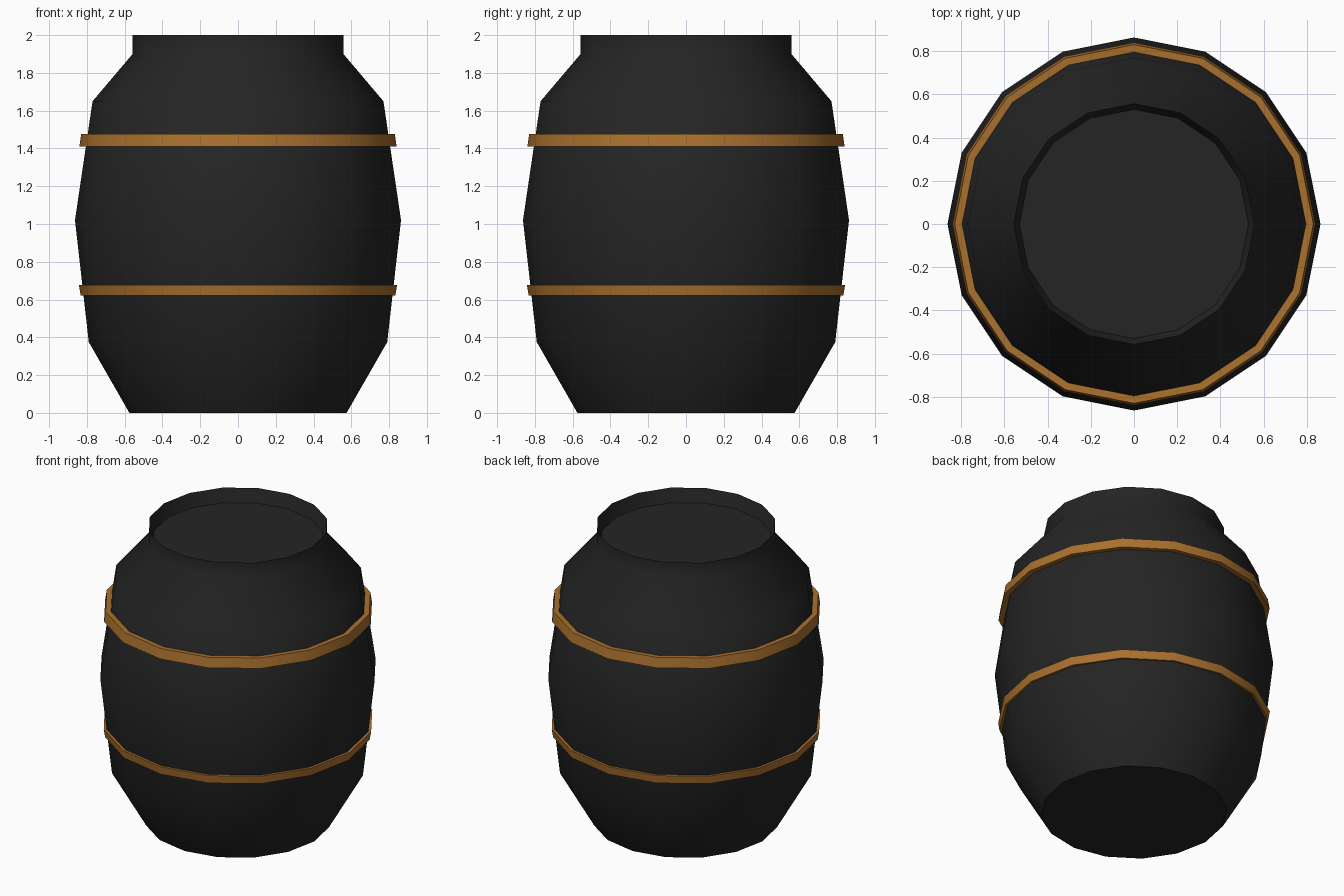
import bpy, bmesh, math

if "Cube" in bpy.data.objects:
    bpy.data.objects.remove(bpy.data.objects["Cube"])

SIDES = 16


def material(name, rgb):
    m = bpy.data.materials.new(name)
    m.diffuse_color = (*rgb, 1)
    m.use_nodes = True
    m.node_tree.nodes["Principled BSDF"].inputs["Base Color"].default_value = m.diffuse_color
    return m


black = material("charcoal black", (0.018, 0.018, 0.018))
bronze = material("bronze brown", (0.40, 0.165, 0.027))


def lathe(name, profile, mat, closed=False, sharp=40):
    """Spin (radius, z) points round z; closed makes a ring, otherwise ends are capped."""
    bm = bmesh.new()
    rings = []
    for r, z in profile:
        rings.append([bm.verts.new((r * math.cos(2 * math.pi * i / SIDES),
                                    r * math.sin(2 * math.pi * i / SIDES), z))
                      for i in range(SIDES)])
    pairs = list(zip(rings, rings[1:]))
    if closed:
        pairs.append((rings[-1], rings[0]))
    else:
        bm.faces.new(rings[0][::-1])
        bm.faces.new(rings[-1])
    for a, b in pairs:
        for i in range(SIDES):
            j = (i + 1) % SIDES
            bm.faces.new((a[i], a[j], b[j], b[i]))
    bmesh.ops.recalc_face_normals(bm, faces=bm.faces)
    me = bpy.data.meshes.new(name)
    bm.to_mesh(me)
    bm.free()
    me.materials.append(mat)
    ob = bpy.data.objects.new(name, me)
    bpy.context.collection.objects.link(ob)
    bpy.ops.object.select_all(action='DESELECT')
    ob.select_set(True)
    bpy.context.view_layer.objects.active = ob
    bpy.ops.object.shade_smooth_by_angle(angle=math.radians(sharp))
    return ob


# Barrel: base, bulging wall, shoulder, neck, then down inside to the recessed lid
lathe("barrel_body", [(0.575, 0), (0.79, 0.375), (0.863, 1.02), (0.77, 1.65),
                      (0.558, 1.9), (0.558, 2.0), (0.53, 1.91)], black, sharp=45)

# Two hoops that follow the lean of the wall
lathe("upper_hoop", [(0.785, 1.415), (0.84, 1.41), (0.83, 1.477), (0.785, 1.475)],
      bronze, closed=True)
lathe("lower_hoop", [(0.785, 0.625), (0.833, 0.622), (0.842, 0.677), (0.785, 0.675)],
      bronze, closed=True)
